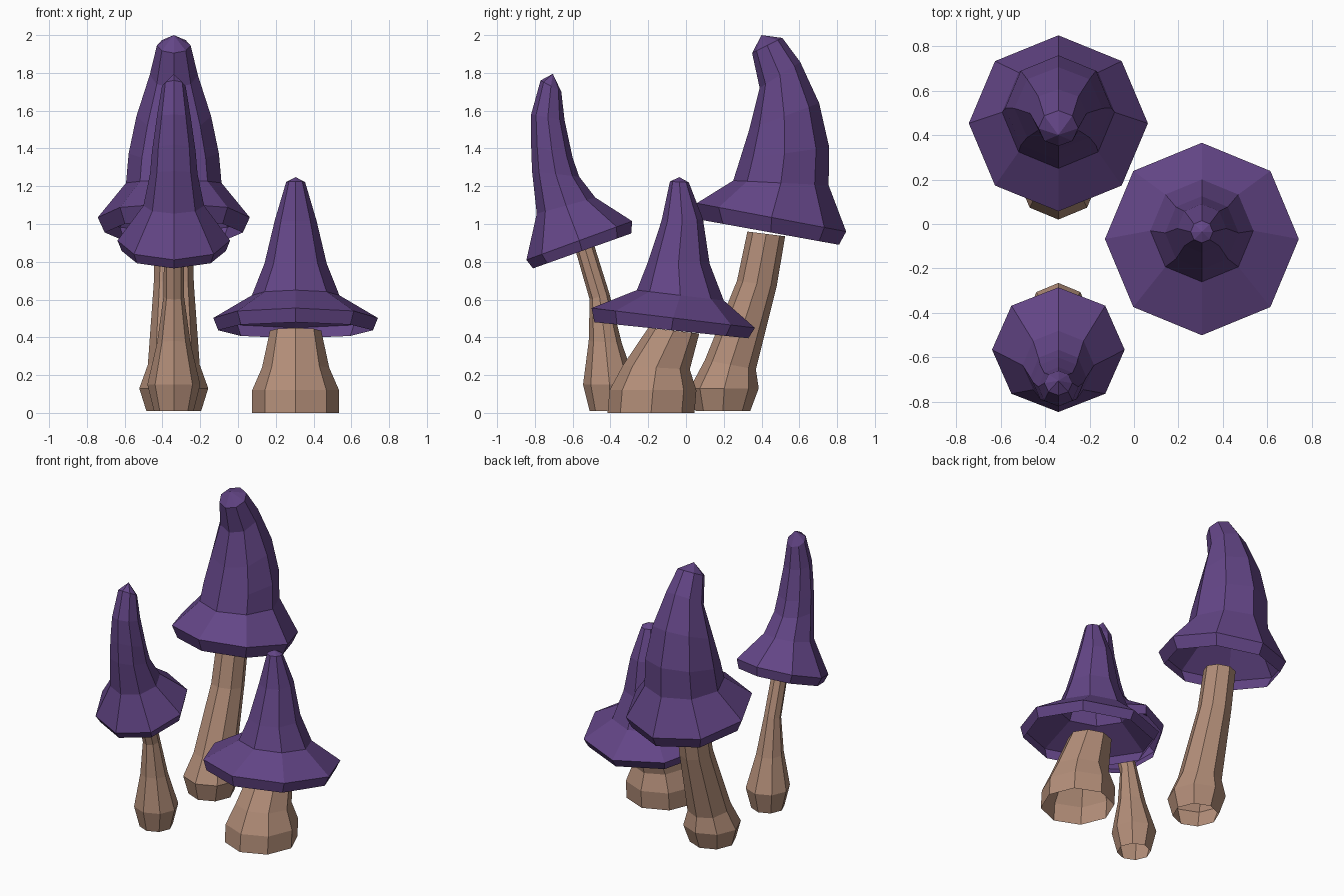
import bpy, bmesh, math
from mathutils import Vector


def material(name, color):
    m = bpy.data.materials.new(name)
    m.diffuse_color = color
    return m


PURPLE = material("cap_purple", (0.125, 0.06, 0.24, 1))
BROWN = material("stem_brown", (0.45, 0.27, 0.19, 1))


def loft(name, x, rings, mat, apex=None):
    """Open eight-sided shell; each ring is (front y, front z, back y, back z)."""
    bm = bmesh.new()
    loops = []
    for yf, zf, yb, zb in rings:
        front, back = Vector((x, yf, zf)), Vector((x, yb, zb))
        mid, half = (front + back) / 2, (back - front) / 2
        side = Vector((half.length, 0, 0))
        loops.append([bm.verts.new(mid + side * math.cos(i * math.pi / 4)
                                   + half * math.sin(i * math.pi / 4)) for i in range(8)])
    tip = bm.verts.new((x, *apex)) if apex else None
    for i in range(8):
        j = (i + 1) % 8
        for a, b in zip(loops, loops[1:]):
            bm.faces.new((a[i], a[j], b[j], b[i]))
        if tip:
            bm.faces.new((loops[-1][i], loops[-1][j], tip))
    mesh = bpy.data.meshes.new(name)
    bm.to_mesh(mesh)
    bm.free()
    mesh.materials.append(mat)
    bpy.context.collection.objects.link(bpy.data.objects.new(name, mesh))


# tall back mushroom
loft("tall_stem", -0.34, [
    (0.05, 0.01, 0.34, 0.01), (0.02, 0.13, 0.385, 0.13), (0.10, 0.28, 0.37, 0.23),
    (0.27, 0.70, 0.48, 0.67), (0.325, 0.96, 0.525, 0.935)], BROWN)
loft("tall_cap", -0.34, [
    (0.09, 1.02, 0.81, 0.89), (0.057, 1.11, 0.848, 0.96), (0.25, 1.23, 0.755, 1.205),
    (0.285, 1.34, 0.758, 1.407), (0.335, 1.50, 0.705, 1.64), (0.39, 1.72, 0.605, 1.857),
    (0.35, 1.905, 0.51, 1.985)], PURPLE, (0.40, 2.0))

# slim front mushroom
loft("slim_stem", -0.34, [
    (-0.51, 0.01, -0.30, 0.01), (-0.545, 0.15, -0.265, 0.15), (-0.515, 0.38, -0.34, 0.37),
    (-0.51, 0.60, -0.405, 0.63), (-0.585, 0.86, -0.49, 0.90)], BROWN)
loft("slim_cap", -0.34, [
    (-0.81, 0.765, -0.29, 0.95), (-0.845, 0.81, -0.285, 1.015), (-0.79, 1.055, -0.48, 1.14),
    (-0.815, 1.28, -0.565, 1.25), (-0.82, 1.42, -0.60, 1.35), (-0.82, 1.58, -0.643, 1.55),
    (-0.77, 1.76, -0.66, 1.70)], PURPLE, (-0.705, 1.795))

# short wide mushroom
loft("short_stem", 0.305, [
    (-0.415, 0.0, 0.045, 0.0), (-0.405, 0.12, 0.055, 0.12), (-0.335, 0.25, 0.02, 0.23),
    (-0.20, 0.45, 0.07, 0.42)], BROWN)
loft("short_cap", 0.305, [
    (-0.485, 0.48, 0.33, 0.395), (-0.50, 0.555, 0.365, 0.45), (-0.26, 0.65, 0.20, 0.595),
    (-0.205, 0.79, 0.125, 0.79), (-0.13, 1.015, 0.09, 1.025),
    (-0.085, 1.225, 0.015, 1.22)], PURPLE, (-0.035, 1.248))
